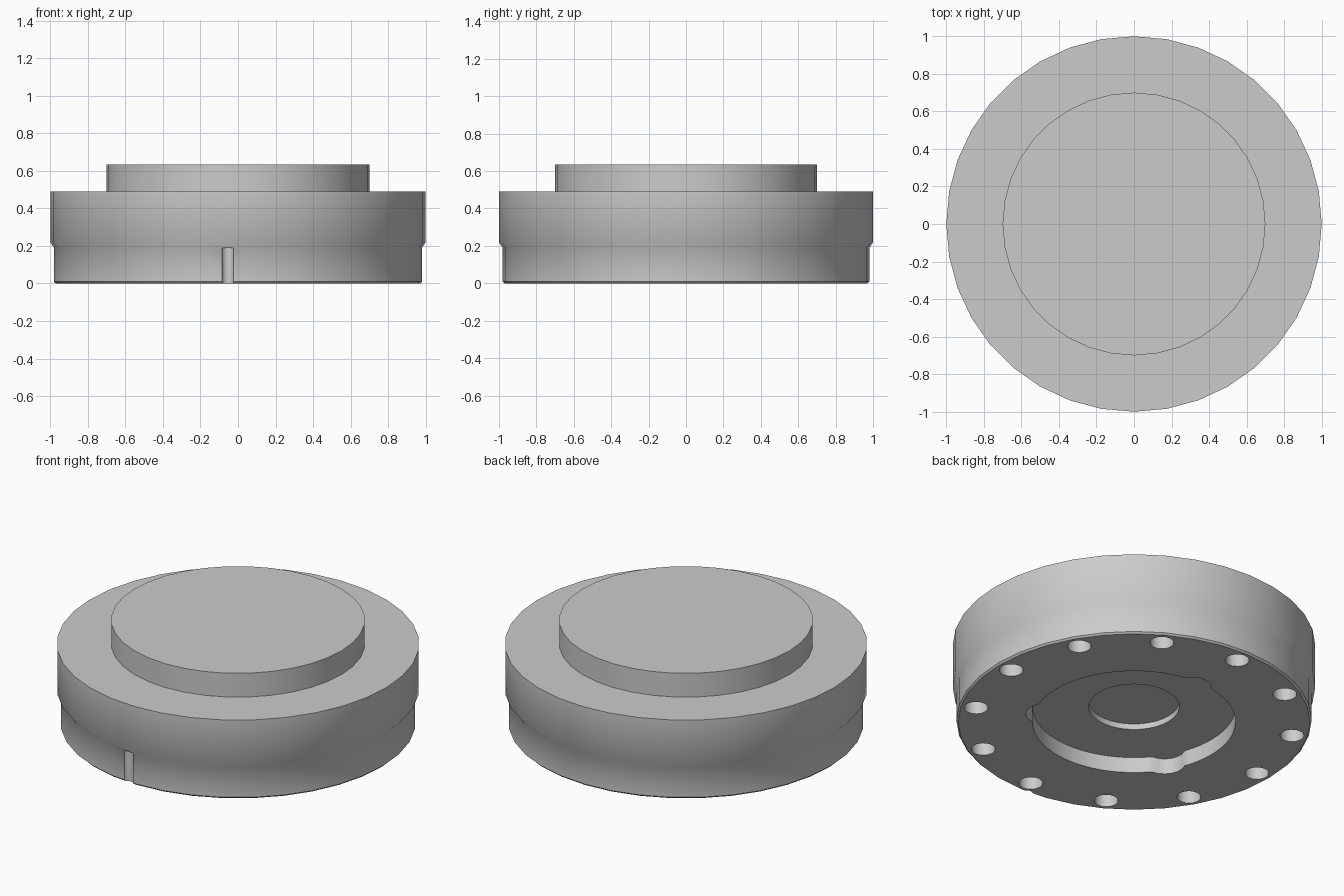
import bpy
import bmesh
from math import sin, cos, pi, radians, sqrt

cube = bpy.data.objects.get("Cube")
if cube:
    bpy.data.objects.remove(cube, do_unlink=True)

# Single grey material
grey = bpy.data.materials.new("plain_grey")
grey.use_nodes = True
colour = (0.6, 0.6, 0.6, 1)
grey.diffuse_color = colour
grey.node_tree.nodes["Principled BSDF"].inputs["Base Color"].default_value = colour


def stack(name, rings):
    """Closed solid made by bridging a list of equal-length point rings."""
    bm = bmesh.new()
    loops = [[bm.verts.new(p) for p in ring] for ring in rings]
    n = len(loops[0])
    for low, high in zip(loops, loops[1:]):
        for i in range(n):
            j = (i + 1) % n
            bm.faces.new((low[i], low[j], high[j], high[i]))
    bm.faces.new(loops[0][::-1])
    bm.faces.new(loops[-1])
    bmesh.ops.recalc_face_normals(bm, faces=bm.faces)
    mesh = bpy.data.meshes.new(name)
    bm.to_mesh(mesh)
    bm.free()
    mesh.materials.append(grey)
    obj = bpy.data.objects.new(name, mesh)
    bpy.context.collection.objects.link(obj)
    return obj


def ring(radius, z, n, x=0, y=0):
    """Radius may be a number or a function of the angle."""
    pts = []
    for i in range(n):
        a = 2 * pi * i / n
        r = radius(a) if callable(radius) else radius
        pts.append((x + r * cos(a), y + r * sin(a), z))
    return pts


def cut(body, cutter):
    cutter.hide_render = True
    mod = body.modifiers.new("cut", 'BOOLEAN')
    mod.operation = 'DIFFERENCE'
    mod.solver = 'EXACT'
    mod.object = cutter
    bpy.context.view_layer.objects.active = body
    bpy.ops.object.modifier_apply(modifier=mod.name)
    bpy.data.objects.remove(cutter, do_unlink=True)


def lobed(angle):
    """Round pocket outline with three rounded lobes, one at the back."""
    centre, size = 0.49, 0.115
    step = 2 * pi / 3
    d = (angle - pi / 2 + step / 2) % step - step / 2
    inside = size ** 2 - (centre * sin(d)) ** 2
    lobe = centre * cos(d) + sqrt(inside) if inside > 0 else 0
    return max(0.56, lobe)


# Stepped round body: lower skirt, wide rim, raised top disc
profile = [(0.97, 0), (0.98, 0.01), (0.98, 0.19), (1, 0.22),
           (1, 0.49), (0.7, 0.49), (0.7, 0.635)]
body = stack("flange_body", [ring(r, z, 36) for r, z in profile])

# Underside pocket with lobes, and the shallow round recess inside it
cut(body, stack("pocket_cutter", [ring(lobed, z, 108) for z in (-0.1, 0.095)]))
cut(body, stack("centre_cutter", [ring(0.25, z, 36) for z in (0.05, 0.13)]))

# Ring of bolt holes
for k in range(12):
    a = radians(30 * k)
    x, y = 0.885 * cos(a), 0.885 * sin(a)
    cut(body, stack("hole_cutter", [ring(0.066, z, 24, x, y) for z in (-0.1, 0.19)]))

# Locating groove in the front of the skirt
cut(body, stack("groove_cutter", [ring(0.032, z, 24, -0.055, -0.985) for z in (-0.1, 0.19)]))

bpy.ops.object.select_all(action='DESELECT')
body.select_set(True)
bpy.context.view_layer.objects.active = body
bpy.ops.object.shade_smooth_by_angle(angle=radians(40))
